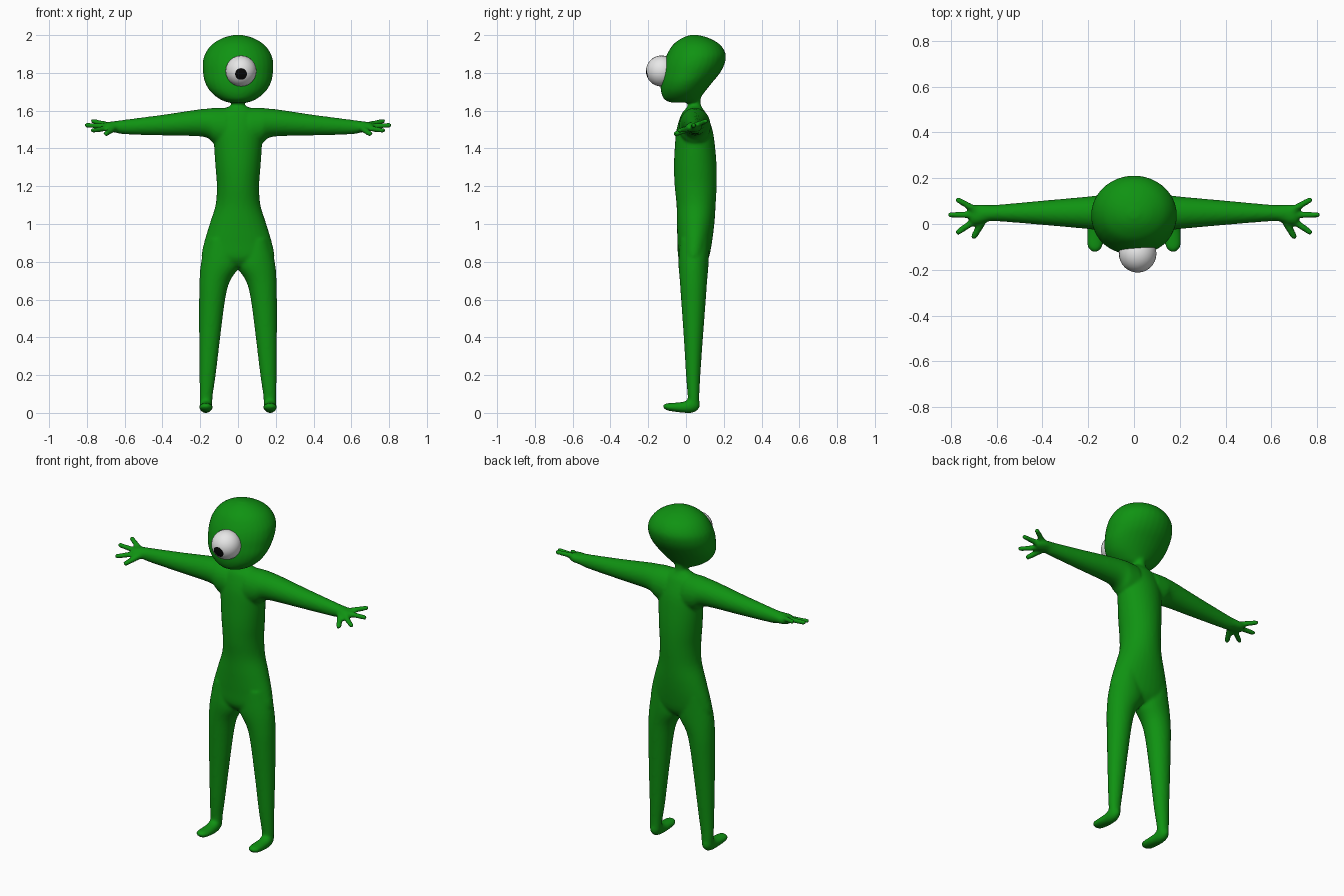
import bpy
import bmesh
from math import cos, sin, pi, radians
from mathutils import Vector, Matrix

cube = bpy.data.objects.get("Cube")
if cube:
    bpy.data.objects.remove(cube, do_unlink=True)


def material(name, colour):
    mat = bpy.data.materials.new(name)
    mat.use_nodes = True
    mat.diffuse_color = colour
    mat.node_tree.nodes["Principled BSDF"].inputs["Base Color"].default_value = colour
    return mat


green = material("skin_green", (0.005, 0.29, 0.006, 1))
white = material("eye_white", (0.8, 0.8, 0.8, 1))
black = material("pupil_black", (0.002, 0.002, 0.002, 1))


def smooth_rings(rings, steps=4):
    """Rounded in-between rings through the given ones."""
    pts = [Vector(r) for r in rings]
    out = []
    for i in range(len(pts) - 1):
        a, b = pts[i], pts[i + 1]
        ta = (b - pts[max(i - 1, 0)]) / 2
        tb = (pts[min(i + 2, len(pts) - 1)] - a) / 2
        for k in range(steps):
            t = k / steps
            out.append(a * (1 + 2 * t) * (1 - t) ** 2 + ta * t * (1 - t) ** 2
                       + b * t * t * (3 - 2 * t) + tb * t * t * (t - 1))
    return out + [pts[-1]]


def loft(bm, axis, rings, side=1, sides=32):
    """Closed tube of ellipses; ring = position on axis, then low/high of the other two axes."""
    others = [i for i in range(3) if i != axis]
    loops = []
    for pos, lo_u, hi_u, lo_v, hi_v in smooth_rings(rings):
        loop = []
        for k in range(sides):
            ang = 2 * pi * k / sides
            co = Vector((0, 0, 0))
            co[axis] = pos
            co[others[0]] = (lo_u + hi_u + (hi_u - lo_u) * cos(ang)) / 2
            co[others[1]] = (lo_v + hi_v + (hi_v - lo_v) * sin(ang)) / 2
            co.x *= side
            loop.append(bm.verts.new(co))
        loops.append(loop)
    for a, b in zip(loops, loops[1:]):
        for k in range(sides):
            n = (k + 1) % sides
            bm.faces.new((a[k], a[n], b[n], b[k]))
    bm.faces.new(loops[0])
    bm.faces.new(loops[-1])


def finger(bm, start, end, side, radius=0.0155, beads=14):
    """Row of overlapping balls that the remesh fuses into a finger."""
    for k in range(beads):
        t = k / (beads - 1)
        co = Vector(start).lerp(Vector(end), t)
        co.x *= side
        bmesh.ops.create_icosphere(bm, subdivisions=2, radius=radius * (1.1 - 0.2 * t),
                                   matrix=Matrix.Translation(co))


def make_object(name, bm, mats):
    mesh = bpy.data.meshes.new(name)
    bm.to_mesh(mesh)
    bm.free()
    for m in mats:
        mesh.materials.append(m)
    obj = bpy.data.objects.new(name, mesh)
    bpy.context.collection.objects.link(obj)
    bpy.ops.object.select_all(action="DESELECT")
    obj.select_set(True)
    bpy.context.view_layer.objects.active = obj
    return obj


bm = bmesh.new()

# Head: wide dome, overhanging back, flat chin
loft(bm, 2, [
    (1.643, -.05, .05, -.08, .06), (1.66, -.095, .095, -.115, .07),
    (1.7, -.145, .145, -.132, .1), (1.75, -.175, .175, -.135, .14),
    (1.8, -.185, .185, -.13, .18), (1.85, -.187, .187, -.12, .205),
    (1.9, -.175, .175, -.1, .21), (1.95, -.138, .138, -.068, .18),
    (1.985, -.08, .08, -.02, .12), (2.001, -.02, .02, .025, .06)])

# Neck and torso down to the hips
loft(bm, 2, [
    (1.68, -.04, .04, .01, .08), (1.635, -.032, .032, .012, .078),
    (1.612, -.07, .07, 0, .088), (1.58, -.115, .115, -.025, .11),
    (1.5, -.13, .13, -.05, .14), (1.4, -.126, .126, -.06, .155),
    (1.3, -.119, .119, -.064, .162), (1.2, -.112, .112, -.06, .162),
    (1.1, -.119, .119, -.05, .157), (1, -.15, .15, -.048, .15),
    (.9, -.18, .18, -.045, .137), (.82, -.192, .192, -.04, .12),
    (.775, -.15, .15, -.01, .09)])

for side in (1, -1):
    # Leg
    loft(bm, 2, [
        (.92, .03, .165, -.03, .12), (.8, -.015, .195, -.04, .12),
        (.7, .042, .204, -.033, .112), (.6, .068, .206, -.026, .105),
        (.4, .094, .206, -.012, .09), (.2, .118, .204, 0, .076),
        (.1, .133, .203, .008, .071), (.04, .138, .2, .01, .07)], side)
    # Foot
    loft(bm, 1, [
        (-.12, .155, .185, .025, .045), (-.1, .138, .203, .013, .051),
        (-.06, .134, .206, .006, .054), (-.01, .136, .204, 0, .06),
        (.03, .138, .203, 0, .08), (.058, .145, .196, .012, .08),
        (.072, .16, .18, .03, .06)], side)
    # Arm, flared at the shoulder and flattened into the palm
    loft(bm, 0, [
        (.06, -.04, .13, 1.4, 1.615), (.125, -.035, .13, 1.425, 1.615),
        (.16, -.027, .125, 1.455, 1.611), (.22, -.02, .118, 1.465, 1.605),
        (.4, -.004, .102, 1.469, 1.578), (.6, .012, .084, 1.475, 1.552),
        (.65, .008, .084, 1.484, 1.545), (.69, -.003, .085, 1.488, 1.54),
        (.715, .008, .075, 1.497, 1.533)], side)
    # Three fingers and a thumb, fanned and tilted
    finger(bm, (.69, .06, 1.525), (.768, .105, 1.545), side)
    finger(bm, (.7, .04, 1.517), (.802, .04, 1.523), side)
    finger(bm, (.69, .018, 1.508), (.768, -.035, 1.495), side)
    finger(bm, (.66, .015, 1.505), (.698, -.053, 1.478), side, 0.017)

bmesh.ops.recalc_face_normals(bm, faces=bm.faces)
body = make_object("body", bm, [green])

# Fuse all body parts into one soft skin
fuse = body.modifiers.new("fuse", "REMESH")
fuse.mode = "VOXEL"
fuse.voxel_size = 0.008
fuse.use_smooth_shade = True
soften = body.modifiers.new("soften", "SMOOTH")
soften.factor = 0.5
soften.iterations = 6
for name in ("fuse", "soften"):
    bpy.ops.object.modifier_apply(modifier=name)
bpy.ops.object.shade_smooth()

# Single eye; the faces around its pole are the pupil
radius = 0.082
bm = bmesh.new()
bmesh.ops.create_uvsphere(bm, u_segments=24, v_segments=16, radius=radius)
for f in bm.faces:
    f.material_index = int(f.calc_center_median().z > 0.92 * radius)
bmesh.ops.rotate(bm, verts=bm.verts, matrix=Matrix.Rotation(radians(102), 3, "X"))
bmesh.ops.translate(bm, verts=bm.verts, vec=(0.016, -0.13, 1.81))
make_object("eye", bm, [white, black])
bpy.ops.object.shade_smooth()
